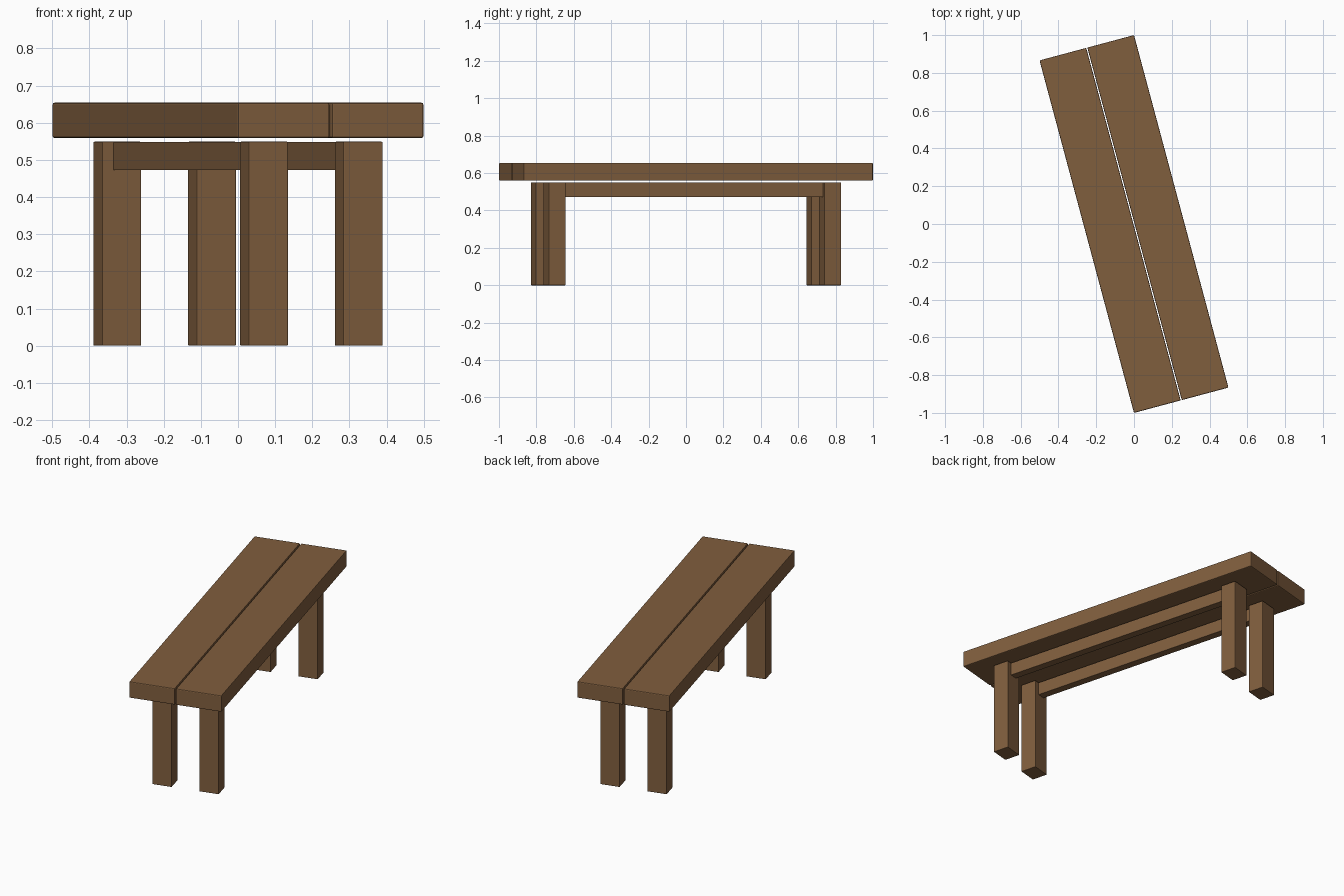
import bpy, math
from mathutils import Matrix

if "Cube" in bpy.data.objects:
    bpy.data.objects.remove(bpy.data.objects["Cube"])

wood = bpy.data.materials.new("brown wood")
wood.diffuse_color = (0.216, 0.112, 0.048, 1)
wood.use_nodes = True
wood.node_tree.nodes["Principled BSDF"].inputs["Base Color"].default_value = wood.diffuse_color
TURN = Matrix.Rotation(math.radians(15), 4, 'Z')  # whole bench is turned 15 degrees


def block(name, centre, size, bevel):
    """Box in bench coordinates (length along y) with softened edges."""
    bpy.ops.mesh.primitive_cube_add(size=1)
    ob = bpy.context.object
    ob.name = name
    ob.data.transform(Matrix.Translation(centre) @ Matrix.Diagonal((*size, 1)))
    ob.data.materials.append(wood)
    ob.matrix_world = TURN
    mod = ob.modifiers.new("soft edges", 'BEVEL')
    mod.width = bevel
    mod.segments = 2
    return ob


W, L, GAP = 0.518, 1.932, 0.006
for sx, side in ((-1, "left"), (1, "right")):
    # seat planks with a narrow gap between them
    pw = (W - GAP) / 2
    block(side + "_seat_plank", (sx * (GAP + pw) / 2, 0, 0.6065), (pw, L, 0.095), 0.005)
    # long rail running between the legs
    block(side + "_rail", (sx * 0.132, 0, 0.5105), (0.046, 1.436, 0.076), 0.001)
    # legs
    for sy, end in ((-1, "front"), (1, "back")):
        block(f"{end}_{side}_leg", (sx * 0.132, sy * 0.763, 0.2745), (0.11, 0.094, 0.549), 0.003)
